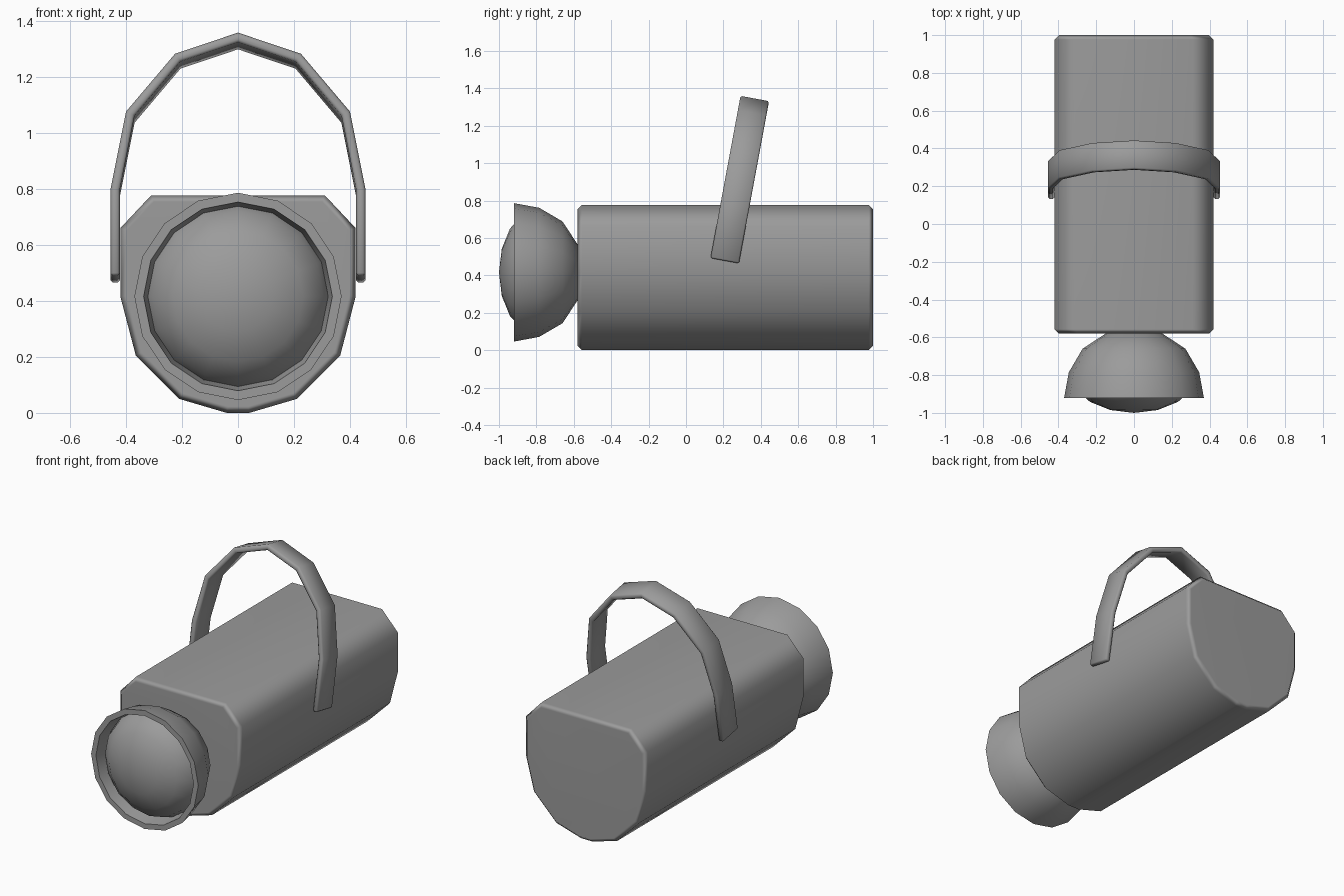
import bpy, bmesh, math
from mathutils import Matrix, Vector

cube = bpy.data.objects.get("Cube")
if cube:
    bpy.data.objects.remove(cube, do_unlink=True)

GREY = (0.33, 0.33, 0.33, 1)
grey = bpy.data.materials.new("mid_grey")
grey.use_nodes = True
grey.diffuse_color = GREY
grey.node_tree.nodes["Principled BSDF"].inputs["Base Color"].default_value = GREY


def finish(name, bm, angle):
    """Turn a bmesh into a grey, angle-smoothed object."""
    bmesh.ops.recalc_face_normals(bm, faces=bm.faces)
    mesh = bpy.data.meshes.new(name)
    bm.to_mesh(mesh)
    bm.free()
    mesh.materials.append(grey)
    obj = bpy.data.objects.new(name, mesh)
    bpy.context.collection.objects.link(obj)
    bpy.ops.object.select_all(action='DESELECT')
    obj.select_set(True)
    bpy.context.view_layer.objects.active = obj
    bpy.ops.object.shade_smooth_by_angle(angle=math.radians(angle))
    return obj


def mirrored(half):
    """Complete a right-to-centre profile with its mirror image."""
    return half + [(-x, z) for x, z in reversed(half) if x > 0]


def lathe(name, profile, z, sides=16):
    """Revolve (radius, y) points around a lengthwise axis at height z."""
    bm = bmesh.new()
    verts = [bm.verts.new((0, y, z + r)) for r, y in profile]
    edges = [bm.edges.new(pair) for pair in zip(verts, verts[1:])]
    bmesh.ops.spin(bm, geom=verts + edges, cent=(0, 0, z), axis=(0, 1, 0),
                   angle=math.tau, steps=sides)
    bmesh.ops.remove_doubles(bm, verts=bm.verts, dist=0.0005)
    return finish(name, bm, 40)


# Body: rounded underside, flat top with cut corners, chamfered ends
bm = bmesh.new()
section = mirrored([(0.04, 0), (0.21, 0.05), (0.365, 0.205), (0.42, 0.415),
                    (0.42, 0.66), (0.31, 0.777)])
front = bm.faces.new([bm.verts.new((x, -0.58, z)) for x, z in section])
back = bmesh.ops.extrude_face_region(bm, geom=[front], use_keep_orig=True)
bmesh.ops.translate(bm, vec=(0, 1.58, 0),
                    verts=[v for v in back["geom"] if isinstance(v, bmesh.types.BMVert)])
rims = [e for e in bm.edges if abs(e.verts[0].co.y - e.verts[1].co.y) < 0.01]
bmesh.ops.bevel(bm, geom=rims, offset=0.023, segments=1, affect='EDGES')
body = finish("body", bm, 60)
body.modifiers.new("flat_ends", 'WEIGHTED_NORMAL').keep_sharp = True

# Lamp cup: faceted bowl with a flat rim and a recessed inner wall
AXIS_Z = 0.416
lathe("lamp_cup", [(0, -0.55), (0.15, -0.58), (0.272, -0.66), (0.345, -0.785),
                   (0.37, -0.92), (0.337, -0.92), (0.322, -0.83)], AXIS_Z)

# Lens: shallow dome bulging out of the cup
steps = [math.radians(22.5 * i) for i in range(5)]
lathe("lens", [(0.33 * math.sin(a), -0.8 - 0.2 * math.cos(a)) for a in steps], AXIS_Z)

# Handle: leaning arched strap
arch = mirrored([(0.455, 0), (0.455, 0.315), (0.40, 0.595), (0.225, 0.805), (0, 0.882)])
WIDTH = 0.155
bm = bmesh.new()
rows = [[bm.verts.new((x, y, z)) for x, z in arch] for y in (-WIDTH / 2, WIDTH / 2)]
for i in range(len(arch) - 1):
    bm.faces.new((rows[0][i], rows[0][i + 1], rows[1][i + 1], rows[1][i]))
lean = Matrix.Translation(Vector((0, 0.207, 0.478))) @ Matrix.Rotation(math.radians(-10.5), 4, 'X')
bmesh.ops.transform(bm, matrix=lean, verts=bm.verts)
handle = finish("handle", bm, 40)
# Thickness always grows towards the inside of the arch
outward = handle.data.polygons[0].normal.x > 0
thick = handle.modifiers.new("thickness", 'SOLIDIFY')
thick.thickness = 0.033
thick.offset = -1 if outward else 1
thick.use_even_offset = True
bevel = handle.modifiers.new("soft_edges", 'BEVEL')
bevel.width = 0.008
bevel.segments = 1
bevel.limit_method = 'ANGLE'
bevel.angle_limit = math.radians(60)
